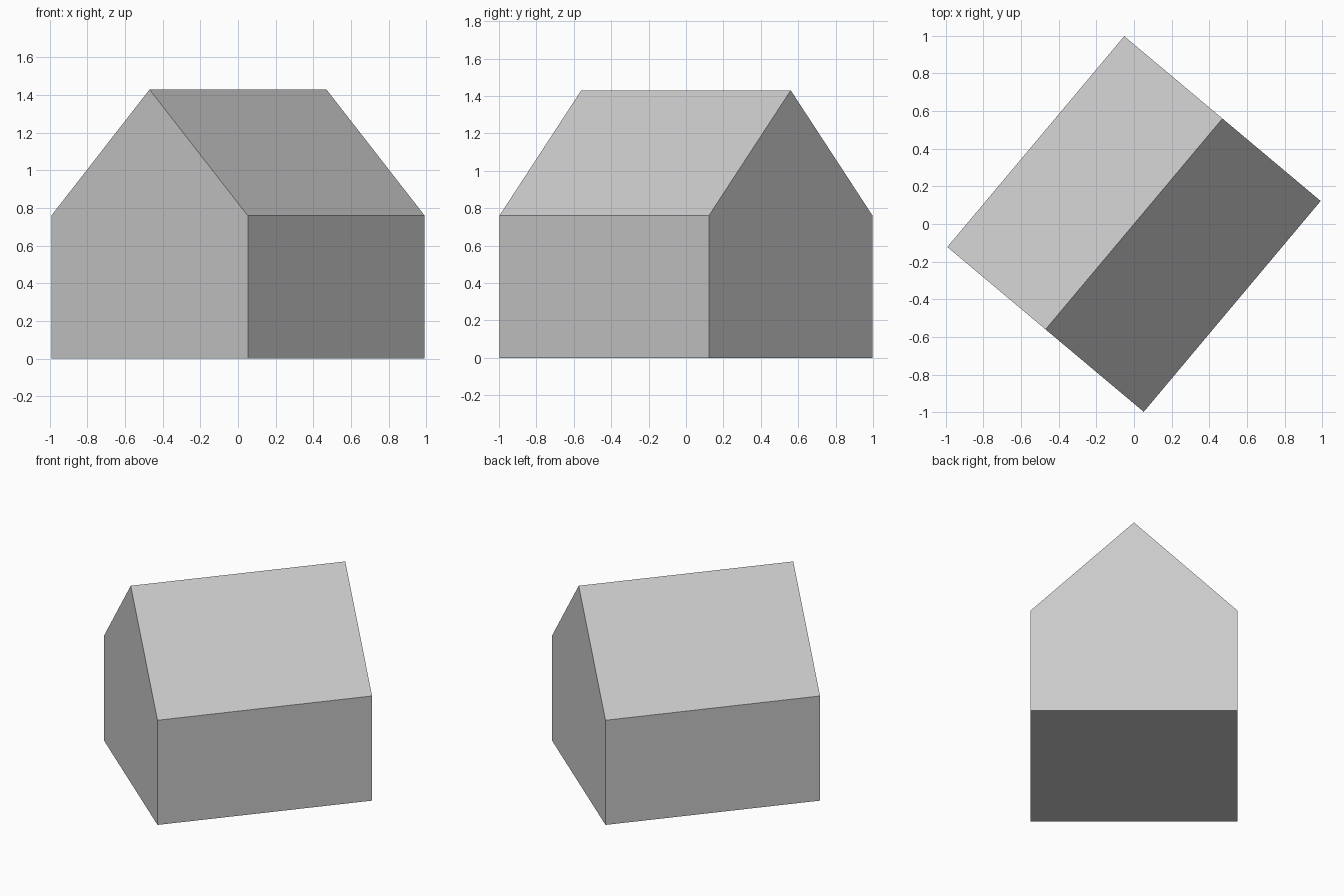
import bpy, bmesh, math
from mathutils import Matrix

cube = bpy.data.objects.get("Cube")
if cube:
    bpy.data.objects.remove(cube, do_unlink=True)

HALF_WIDTH, HALF_LENGTH = 0.681, 0.731
EAVE, RIDGE = 0.76, 1.43
TURN = math.radians(-40)

# Single plain grey
grey = bpy.data.materials.new("light_grey")
grey.use_nodes = True
colour = (0.6, 0.6, 0.6, 1)
grey.diffuse_color = colour
grey.node_tree.nodes["Principled BSDF"].inputs["Base Color"].default_value = colour

# Gable profile, extruded along the ridge
profile = [(-HALF_WIDTH, 0), (HALF_WIDTH, 0), (HALF_WIDTH, EAVE),
           (0, RIDGE), (-HALF_WIDTH, EAVE)]
bm = bmesh.new()
gable = bm.faces.new([bm.verts.new((x, -HALF_LENGTH, z)) for x, z in profile])
sweep = bmesh.ops.extrude_face_region(bm, geom=[gable], use_keep_orig=True)
far_verts = [g for g in sweep["geom"] if isinstance(g, bmesh.types.BMVert)]
bmesh.ops.translate(bm, verts=far_verts, vec=(0, 2 * HALF_LENGTH, 0))
bmesh.ops.recalc_face_normals(bm, faces=bm.faces)

# Turn the house on its plot
bmesh.ops.transform(bm, matrix=Matrix.Rotation(TURN, 4, "Z"), verts=bm.verts)

mesh = bpy.data.meshes.new("gabled_house")
bm.to_mesh(mesh)
bm.free()
mesh.materials.append(grey)
house = bpy.data.objects.new("gabled_house", mesh)
bpy.context.collection.objects.link(house)
